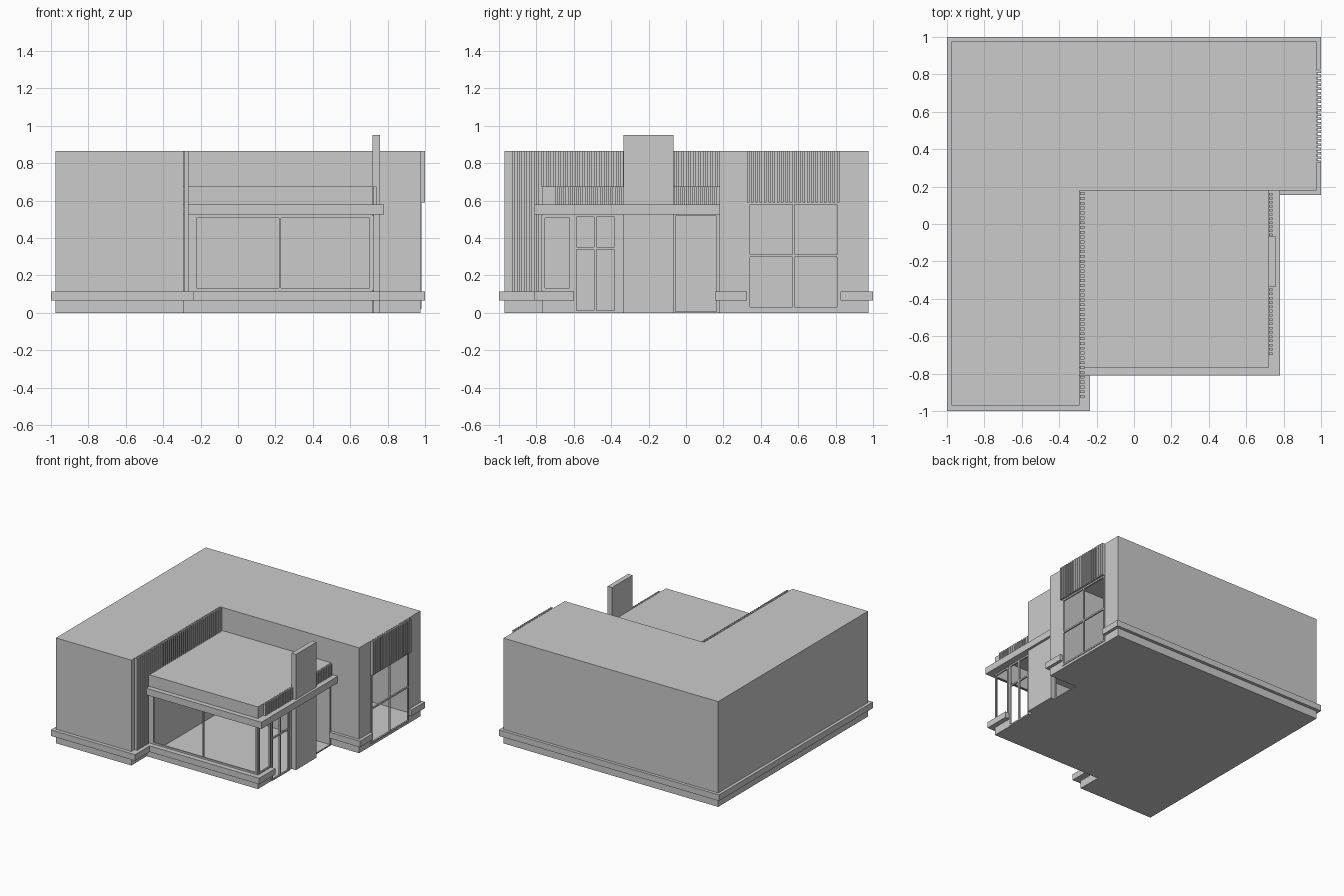
import bpy, bmesh

if "Cube" in bpy.data.objects:
    bpy.data.objects.remove(bpy.data.objects["Cube"])

H = 0.865          # main roof height
LOW = 0.675        # low block roof height


def finish(name, bm):
    bmesh.ops.remove_doubles(bm, verts=bm.verts, dist=0.0005)
    bmesh.ops.recalc_face_normals(bm, faces=bm.faces)
    me = bpy.data.meshes.new(name)
    bm.to_mesh(me)
    bm.free()
    ob = bpy.data.objects.new(name, me)
    bpy.context.collection.objects.link(ob)
    return ob


def add_box(bm, x0, x1, y0, y1, z0, z1):
    vs = bmesh.ops.create_cube(bm, size=1)['verts']
    for v in vs:
        v.co = ((x0 + x1) / 2 + v.co.x * (x1 - x0),
                (y0 + y1) / 2 + v.co.y * (y1 - y0),
                (z0 + z1) / 2 + v.co.z * (z1 - z0))


def boxes(name, items):
    bm = bmesh.new()
    for it in items:
        add_box(bm, *it)
    me = bpy.data.meshes.new(name)
    bm.to_mesh(me)
    bm.free()
    bpy.context.collection.objects.link(bpy.data.objects.new(name, me))


def polygon(bm, pts, z):
    return bm.faces.new([bm.verts.new((x, y, z)) for x, y in pts])


def prism(name, pts, z0, z1):
    bm = bmesh.new()
    f = polygon(bm, pts, z0)
    ext = bmesh.ops.extrude_face_region(bm, geom=[f], use_keep_orig=True)['geom']
    for v in ext:
        if isinstance(v, bmesh.types.BMVert):
            v.co.z = z1
    return finish(name, bm)


def wall(bm, a, b, z0, z1, holes=()):
    """Wall sheet from a to b; holes are (start, end, bottom, top) along its axis."""
    axis = 0 if abs(b[0] - a[0]) > abs(b[1] - a[1]) else 1
    us = sorted({a[axis], b[axis]} | {h[i] for h in holes for i in (0, 1)})
    zs = sorted({z0, z1} | {h[i] for h in holes for i in (2, 3)})
    for u0, u1 in zip(us, us[1:]):
        for w0, w1 in zip(zs, zs[1:]):
            cu, cw = (u0 + u1) / 2, (w0 + w1) / 2
            if any(h[0] < cu < h[1] and h[2] < cw < h[3] for h in holes):
                continue
            quad = [(u0, w0), (u1, w0), (u1, w1), (u0, w1)]
            bm.faces.new([bm.verts.new((u, a[1], w) if axis == 0 else (a[0], u, w))
                          for u, w in quad])


def frame(name, axis, pos, u0, u1, z0, z1, us=(), zs=(), t=0.012):
    """Window frame with mullions at us and transoms at zs."""
    h = t / 2
    bars = [(u0, u0 + t, z0, z1), (u1 - t, u1, z0, z1),
            (u0, u1, z0, z0 + t), (u0, u1, z1 - t, z1)]
    bars += [(u - h, u + h, z0, z1) for u in us]
    bars += [(u0, u1, z - h, z + h) for z in zs]
    boxes(name, [(b[0], b[1], pos - h, pos + h, b[2], b[3]) if axis == 'x'
                 else (pos - h, pos + h, b[0], b[1], b[2], b[3]) for b in bars])


# main L-shaped shell with its tall window opening
L = [(-.975, -.97), (-.29, -.97), (-.29, .18), (.975, .18), (.975, .975), (-.975, .975)]
big_window = (.33, .82, .02, .59)
bm = bmesh.new()
for i, p in enumerate(L):
    wall(bm, p, L[(i + 1) % 6], 0, H, [big_window] if i == 3 else [])
polygon(bm, L, H)
polygon(bm, L, 0)
finish("main_building", bm)

# low front block with openings, flat roof and floor
front_window = (-.235, .715, .12, .52)
side_window = (-.765, -.61, .12, .52)
door = (-.597, -.37, 0, .525)
entry = (-.065, .17, 0, .525)
low = [(-.29, -.77), (.72, -.77), (.72, .18), (-.29, .18)]
bm = bmesh.new()
wall(bm, low[0], low[1], 0, LOW, [front_window])
wall(bm, low[1], low[2], 0, LOW, [side_window, door, entry])
polygon(bm, low, LOW)
polygon(bm, low, 0)
finish("front_block", bm)

# projecting ledges round the foot of the walls
prism("base_ledge", [(1, .825), (1, 1), (-1, 1), (-1, -1), (-.235, -1), (-.235, -.81),
                     (.76, -.81), (.76, -.6), (.72, -.6), (.72, -.77), (-.29, -.77),
                     (-.29, -.97), (-.975, -.97), (-.975, .975), (.975, .975),
                     (.975, .825)], .065, .115)
prism("entry_ledge", [(.72, .18), (.72, .155), (1, .155), (1, .325), (.975, .325),
                      (.975, .18)], .065, .115)

# canopy band over the front windows and doors
prism("canopy", [(-.29, -.77), (-.29, -.81), (.78, -.81), (.78, .18), (.72, .18),
                 (.72, -.77)], .525, .58)

# upright fin beside the doors
boxes("tall_fin", [(.72, .76, -.335, -.068, 0, .95)])

# window and door frames
frame("front_window_frame", 'x', -.77, *front_window, us=[.225])
frame("side_window_frame", 'y', .72, *side_window)
frame("door_frame", 'y', .72, *door, us=[-.485], zs=[.345])
frame("entry_frame", 'y', .72, *entry, t=.008)
frame("tall_window_frame", 'y', .975, *big_window, us=[.575], zs=[.305])


# vertical louvre slats
def slats(name, x0, x1, y0, y1, z0, z1, n):
    step = (y1 - y0) / n
    boxes(name, [(x0, x1, y0 + i * step, y0 + (i + .6) * step, z0, z1) for i in range(n)])


# left wing slats rest on the ledge in front and on the low roof behind
slats("wing_slats_front", -.288, -.265, -.93, -.775, .115, H, 6)
slats("wing_slats", -.288, -.265, -.775, .18, LOW, H, 37)
slats("tall_window_slats", .976, 1, .325, .83, .59, H, 22)
slats("canopy_slats_front", .721, .74, -.7, -.335, .58, LOW, 16)
slats("canopy_slats_back", .721, .74, -.065, .175, .58, LOW, 11)
